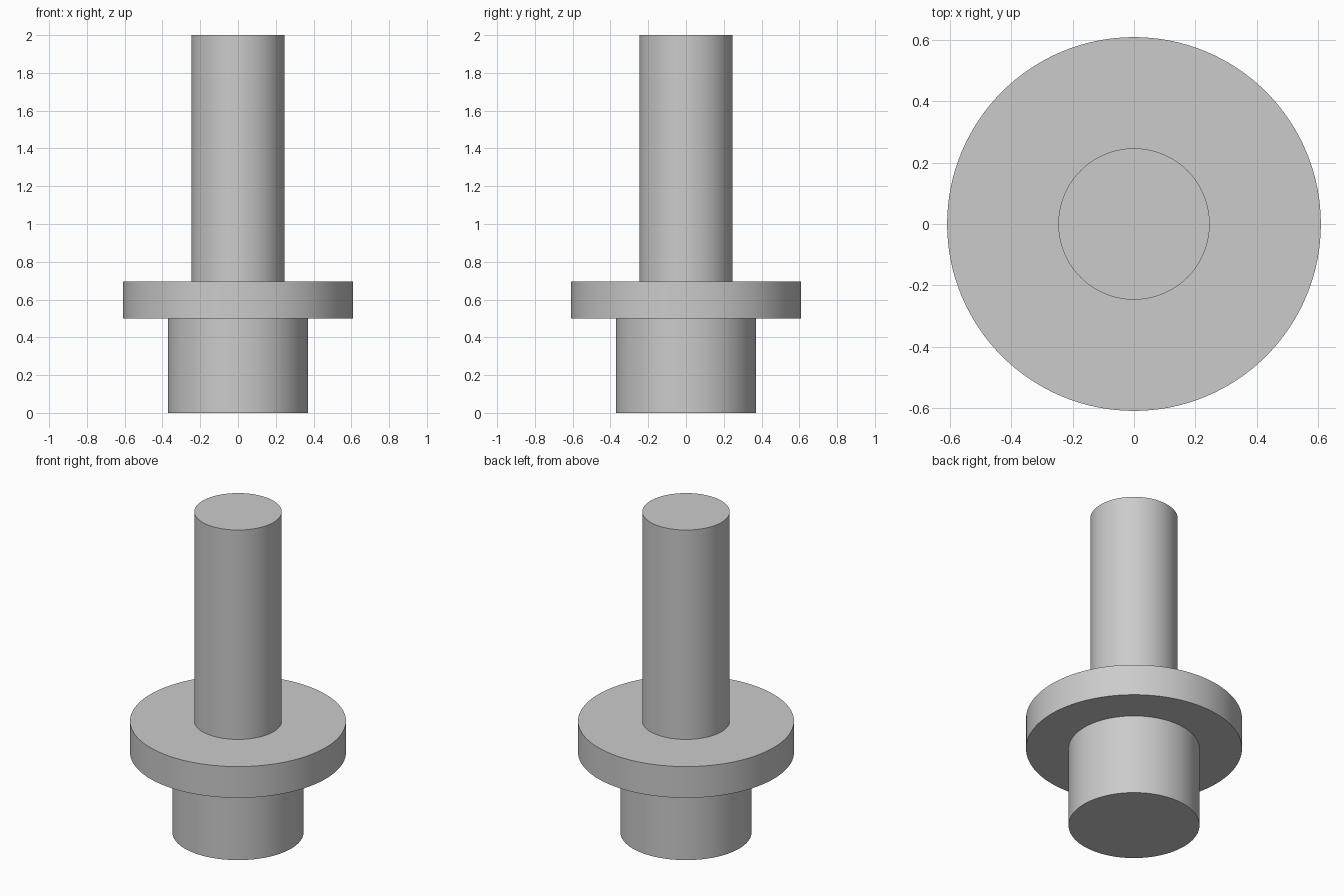
import bpy
import math

cube = bpy.data.objects.get("Cube")
if cube:
    bpy.data.objects.remove(cube, do_unlink=True)

# Plain grey metal
GREY = (0.6, 0.6, 0.6, 1.0)
grey = bpy.data.materials.new("grey_metal")
grey.use_nodes = True
grey.diffuse_color = GREY
grey.node_tree.nodes["Principled BSDF"].inputs["Base Color"].default_value = GREY


def cylinder(name, radius, bottom, top):
    """Smooth upright cylinder with sharp rims."""
    bpy.ops.mesh.primitive_cylinder_add(
        vertices=128, radius=radius, depth=top - bottom,
        location=(0, 0, (bottom + top) / 2))
    part = bpy.context.object
    part.name = part.data.name = name
    part.data.materials.append(grey)
    bpy.ops.object.shade_smooth_by_angle(angle=math.radians(30))
    return part


# Thick foot, wide collar and slender shaft stacked on one axis
cylinder("base", 0.37, 0, 0.5)
cylinder("flange", 0.61, 0.5, 0.695)
cylinder("shaft", 0.247, 0.695, 2)
